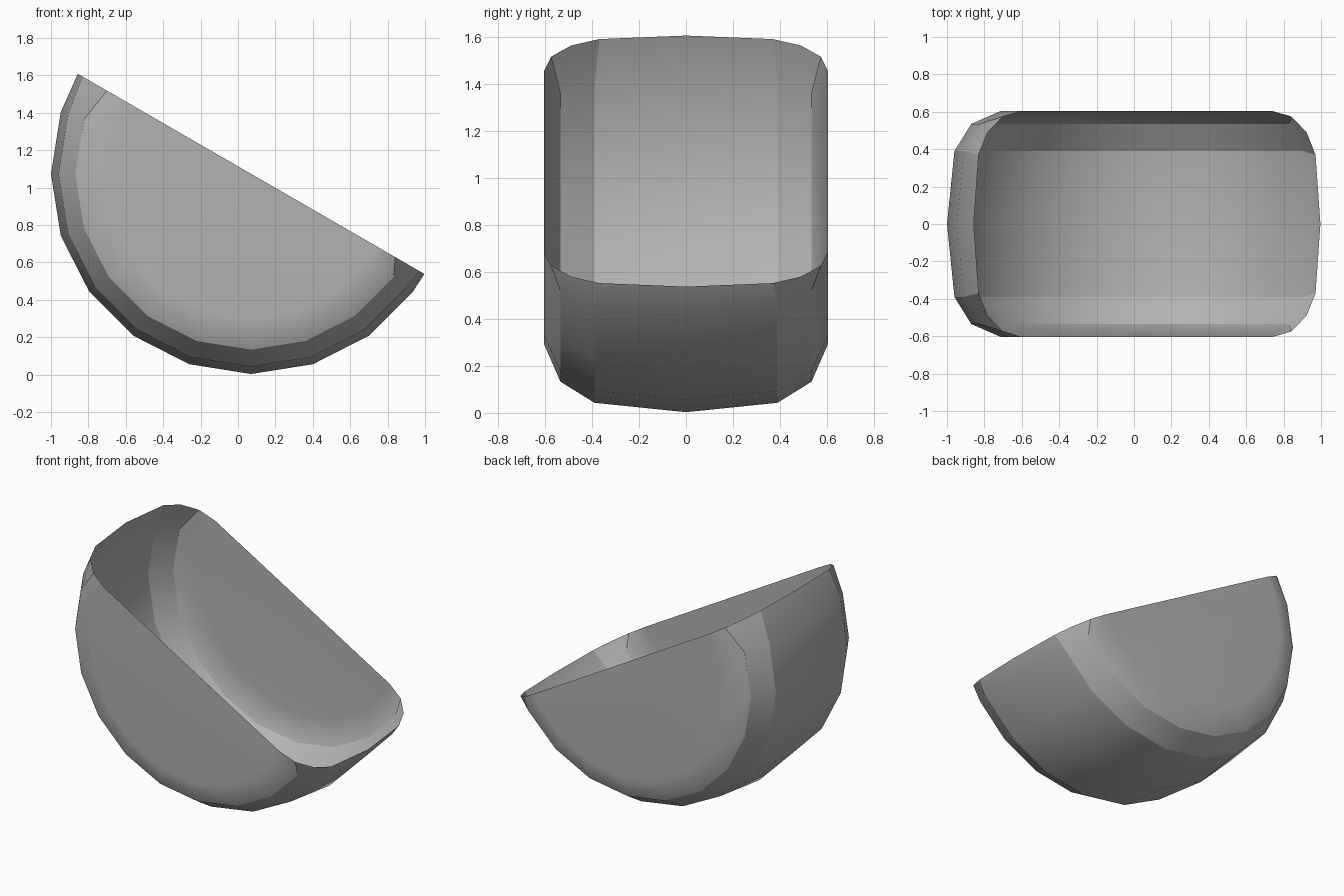
import bpy, bmesh
from math import radians, cos, sin
from mathutils import Vector

cube = bpy.data.objects.get("Cube")
if cube:
    bpy.data.objects.remove(cube, do_unlink=True)

grey = bpy.data.materials.new("plain grey")
grey.use_nodes = True
colour = (0.45, 0.45, 0.45, 1)
grey.diffuse_color = colour
grey.node_tree.nodes["Principled BSDF"].inputs["Base Color"].default_value = colour

CENTRE = Vector((0.07, 0, 1.073))
# half profiles of the barrel wall: (distance along axis, radius)
RING = [(0, 1.07), (0.39, 1.03), (0.535, 0.94), (0.605, 0.78)]
RIM = [(0, 1.07), (0.37, 1.04), (0.575, 0.89), (0.605, 0.77)]
RIM_CORNER = (0.49, 0.985)


def place(y, r, deg):
    a = radians(deg)
    return CENTRE + Vector((r * cos(a), y, r * sin(a)))


def column(bm, half, deg):
    full = [(-y, r) for y, r in reversed(half[1:])] + half
    return [bm.verts.new(place(y, r, deg)) for y, r in full]


# wall: rim columns at the cut, regular columns between
bm = bmesh.new()
cols = [column(bm, RIM, 150)]
cols += [column(bm, RING, d) for d in range(162, 330, 18)]
cols += [column(bm, RIM, 330)]
for a, b in zip(cols, cols[1:]):
    for i in range(len(a) - 1):
        bm.faces.new((a[i], a[i + 1], b[i + 1], b[i]))

# flat half-round ends
for i in (0, -1):
    bm.faces.new([c[i] for c in cols])

# extra rounding corner along the cut rim
for col, deg in ((cols[0], 150), (cols[-1], 330)):
    for i, j, side in ((1, 2, -1), (4, 5, 1)):
        edge = bm.edges.get((col[i], col[j]))
        _, v = bmesh.utils.edge_split(edge, col[i], 0.5)
        v.co = place(side * RIM_CORNER[0], RIM_CORNER[1], deg)

# outward faces, smooth, with creases at the band and end bevels
bm.normal_update()
for f in bm.faces:
    f.smooth = True
    if f.normal.dot(f.calc_center_median() - CENTRE) < 0:
        f.normal_flip()
for a, b in zip(cols, cols[1:]):
    for i in (1, 2, 4, 5):
        bm.edges.get((a[i], b[i])).smooth = False

mesh = bpy.data.meshes.new("half_barrel_shell")
bm.to_mesh(mesh)
bm.free()
mesh.materials.append(grey)
shell = bpy.data.objects.new("half_barrel_shell", mesh)
bpy.context.collection.objects.link(shell)

# large flat ends keep even shading
weighted = shell.modifiers.new("even_shading", "WEIGHTED_NORMAL")
weighted.keep_sharp = True
